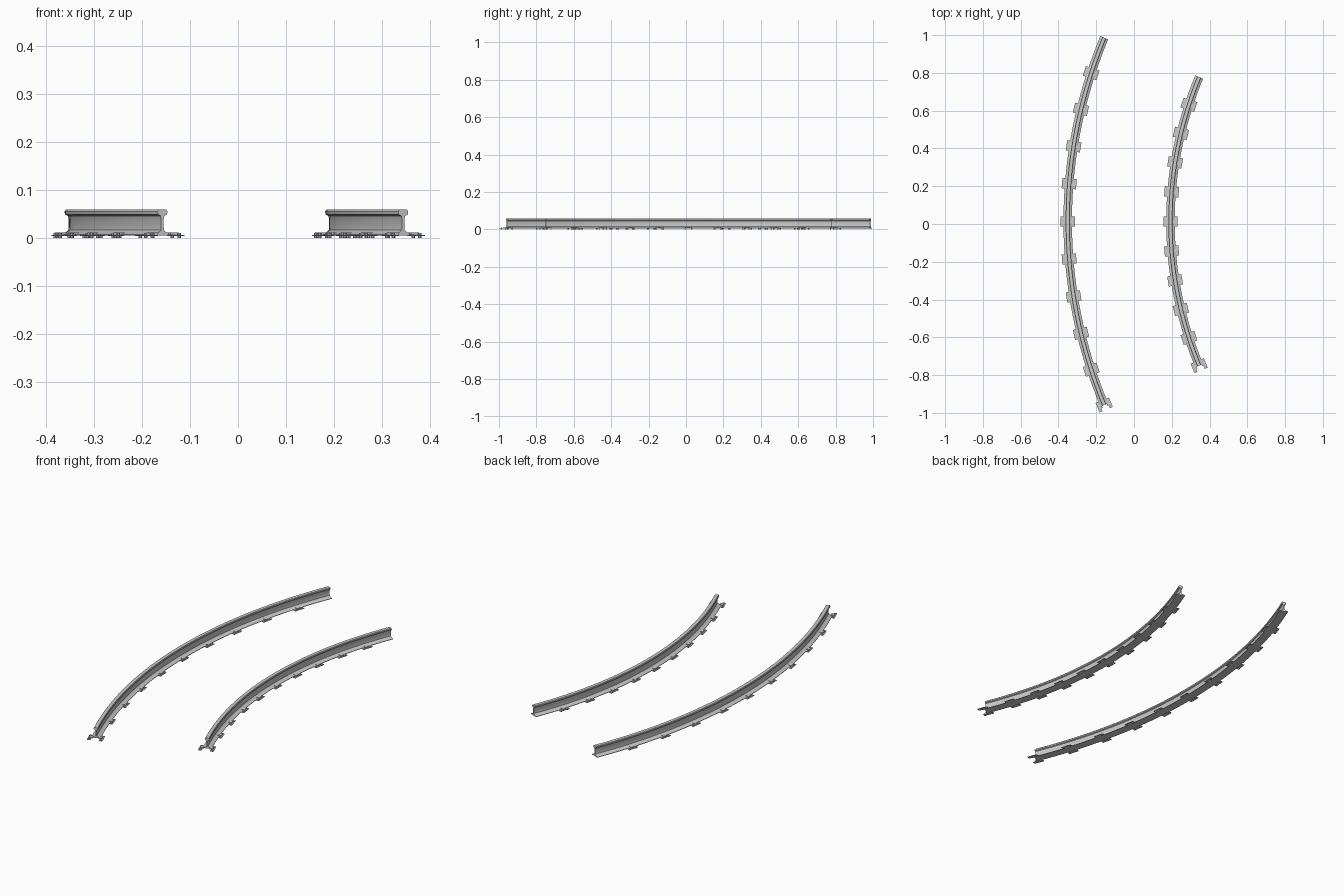
import bpy, bmesh
from math import sin, cos, radians
from mathutils import Matrix

if "Cube" in bpy.data.objects:
    bpy.data.objects.remove(bpy.data.objects["Cube"])

CX, CY = 2.189, 0.014          # centre of the curve
HALF = radians(22.5)           # half of the 45 degree arc
STEP = radians(4.5)            # fastener spacing
SEGS = 40

# right half of the rail section (offset, height), bottom to top
HALF_PROFILE = [(0.0225, 0.005), (0.0225, 0.0075), (0.008, 0.012), (0.0035, 0.016),
                (0.0028, 0.022), (0.0028, 0.040), (0.0045, 0.046), (0.0105, 0.049),
                (0.011, 0.0555), (0.0085, 0.059)]
PROFILE = HALF_PROFILE + [(-u, z) for u, z in reversed(HALF_PROFILE)]


def finish(bm, name):
    bmesh.ops.recalc_face_normals(bm, faces=bm.faces)
    mesh = bpy.data.meshes.new(name)
    bm.to_mesh(mesh)
    bm.free()
    ob = bpy.data.objects.new(name, mesh)
    bpy.context.collection.objects.link(ob)
    bpy.context.view_layer.objects.active = ob
    ob.select_set(True)
    bpy.ops.object.shade_smooth_by_angle(angle=radians(25))
    ob.select_set(False)


def rail(name, radius):
    bm = bmesh.new()
    rings = []
    for i in range(SEGS + 1):
        a = -HALF + 2 * HALF * i / SEGS
        rings.append([bm.verts.new((CX - (radius + u) * cos(a), CY + (radius + u) * sin(a), z))
                      for u, z in PROFILE])
    n = len(PROFILE)
    for r0, r1 in zip(rings, rings[1:]):
        for j in range(n):
            bm.faces.new((r0[j], r0[(j + 1) % n], r1[(j + 1) % n], r1[j]))
    bm.faces.new(rings[0])
    bm.faces.new(rings[-1])
    finish(bm, name)


def box(bm, frame, x0, x1, y0, y1, z0, z1):
    m = (frame @ Matrix.Translation(((x0 + x1) / 2, (y0 + y1) / 2, (z0 + z1) / 2))
         @ Matrix.Diagonal((abs(x1 - x0), y1 - y0, z1 - z0, 1)))
    bmesh.ops.create_cube(bm, size=1, matrix=m)


def fasteners(name, radius):
    bm = bmesh.new()
    for k in range(-5, 5):
        a = k * STEP
        frame = (Matrix.Translation((CX, CY, 0)) @ Matrix.Rotation(-a, 4, 'Z')
                 @ Matrix.Translation((-radius, 0, 0)))
        for s in (-1, 1):
            # base strip beside the foot
            box(bm, frame, s * 0.021, s * 0.038, -0.027, 0.027, 0.004, 0.0065)
            # tongue gripping the foot
            box(bm, frame, s * 0.014, s * 0.032, -0.010, 0.010, 0.0065, 0.0115)
            # two bolts
            for y in (-0.018, 0.018):
                bmesh.ops.create_cone(bm, cap_ends=True, segments=8, radius1=0.004, radius2=0.004,
                                      depth=0.010,
                                      matrix=frame @ Matrix.Translation((s * 0.030, y, 0.005)))
    finish(bm, name)


for label, radius in (("outer", 2.54), ("inner", 1.996)):
    rail(label + "_rail", radius)
    fasteners(label + "_rail_fasteners", radius)
